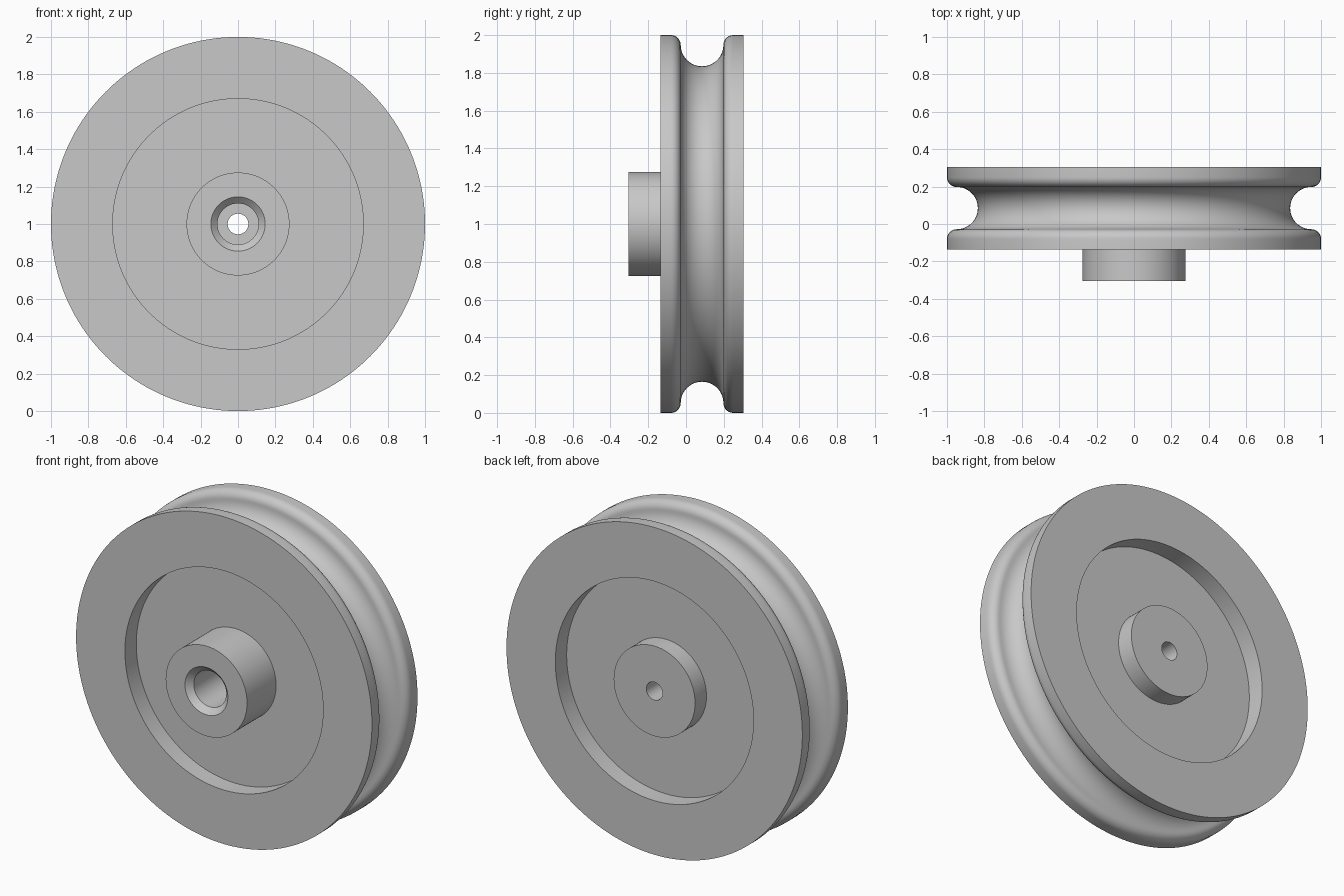
import bpy
import bmesh
from math import cos, sin, pi, radians
from mathutils import Vector

if "Cube" in bpy.data.objects:
    bpy.data.objects.remove(bpy.data.objects["Cube"], do_unlink=True)

SEGMENTS = 160
FRONT, BACK = -0.135, 0.305       # rim faces
MID = (FRONT + BACK) / 2
WEB = 0.11                        # half thickness of the web
GROOVE, FILLET = 0.113, 0.052     # groove radius, flange edge radius
R_SHOULDER = 1 - FILLET
R_RECESS, R_HUB = 0.67, 0.275
HUB_FRONT = -0.305

grey = bpy.data.materials.new("light grey metal")
grey.use_nodes = True
colour = (0.58, 0.58, 0.58, 1)
grey.diffuse_color = colour
grey.node_tree.nodes["Principled BSDF"].inputs["Base Color"].default_value = colour


def arc(y, r, radius, start, end, steps):
    """Points (y, r) on an arc, angles in degrees."""
    angles = [radians(start + (end - start) * i / steps) for i in range(steps + 1)]
    return [(y + radius * cos(a), r + radius * sin(a)) for a in angles]


def lathe(name, profile):
    """Spin a closed (y, radius) profile round the wheel axle."""
    bm = bmesh.new()
    verts = [bm.verts.new((p[1], p[0], 0)) for p in profile]
    edges = [bm.edges.new((v, verts[i - 1])) for i, v in enumerate(verts)]
    bmesh.ops.spin(bm, geom=verts + edges, cent=(0, 0, 0), axis=(0, 1, 0),
                   angle=2 * pi, steps=SEGMENTS, use_merge=True)
    bmesh.ops.remove_doubles(bm, verts=bm.verts, dist=1e-5)
    bmesh.ops.recalc_face_normals(bm, faces=bm.faces)
    bmesh.ops.translate(bm, verts=bm.verts, vec=Vector((0, 0, 1)))
    mesh = bpy.data.meshes.new(name)
    bm.to_mesh(mesh)
    bm.free()
    mesh.materials.append(grey)
    obj = bpy.data.objects.new(name, mesh)
    bpy.context.collection.objects.link(obj)
    bpy.ops.object.select_all(action="DESELECT")
    obj.select_set(True)
    bpy.context.view_layer.objects.active = obj
    bpy.ops.object.shade_smooth_by_angle(angle=radians(30))
    return obj


# Stepped bore with a countersunk mouth, narrow hole through the back
bore = [(BACK, 0.055), (0.15, 0.055), (0.15, 0.11), (HUB_FRONT + 0.035, 0.11),
        (HUB_FRONT, 0.145)]
# Front hub and recess
front = [(HUB_FRONT, R_HUB), (MID - WEB, R_HUB), (MID - WEB, R_RECESS),
         (FRONT, R_RECESS), (FRONT, 1)]
# Rounded flanges either side of the rope groove
rim = (arc(MID - GROOVE - FILLET, R_SHOULDER, FILLET, 90, 0, 8)
       + arc(MID, R_SHOULDER, GROOVE, 180, 360, 24)[1:-1]
       + arc(MID + GROOVE + FILLET, R_SHOULDER, FILLET, 180, 90, 8))
# Back recess and flush hub
back = [(BACK, 1), (BACK, R_RECESS), (MID + WEB, R_RECESS),
        (MID + WEB, R_HUB), (BACK, R_HUB)]

lathe("grooved_wheel", bore + front + rim + back)
